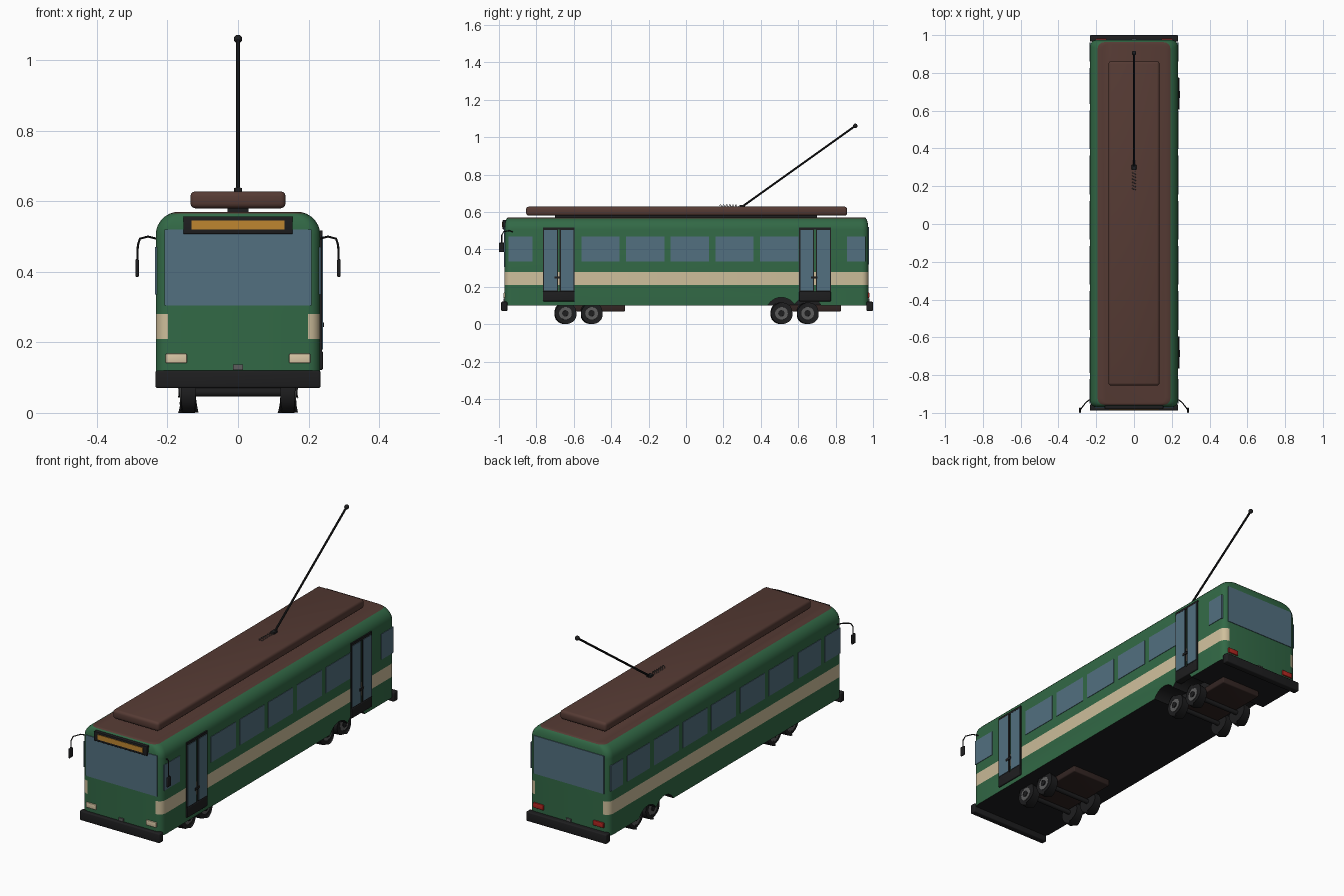
import bpy, bmesh, math
from mathutils import Vector

cube = bpy.data.objects.get("Cube")
if cube:
    bpy.data.objects.remove(cube, do_unlink=True)


def material(name, r, g, b):
    m = bpy.data.materials.new(name)
    m.use_nodes = True
    m.diffuse_color = (r, g, b, 1)
    m.node_tree.nodes["Principled BSDF"].inputs["Base Color"].default_value = (r, g, b, 1)
    return m


green = material("body green", .032, .141, .061)
cream = material("stripe cream", .62, .52, .33)
brown = material("roof brown", .092, .043, .034)
black = material("rubber black", .013, .013, .014)
glass = material("window glass", .085, .16, .215)
amber = material("sign amber", .52, .24, .03)
lamp = material("headlight ivory", .7, .57, .38)
red = material("tail light red", .45, .02, .015)
grey = material("hub grey", .11, .11, .11)
chassis = material("chassis brown", .032, .018, .016)


def finish(name, bm, *mats):
    bmesh.ops.recalc_face_normals(bm, faces=bm.faces)
    mesh = bpy.data.meshes.new(name)
    bm.to_mesh(mesh)
    bm.free()
    ob = bpy.data.objects.new(name, mesh)
    for m in mats:
        mesh.materials.append(m)
    bpy.context.collection.objects.link(ob)
    return ob


def box(name, x, y, z, mat, bevel=0.0):
    """Box given by its (low, high) range on each axis."""
    bm = bmesh.new()
    bmesh.ops.create_cube(bm, size=1)
    for v in bm.verts:
        v.co = [sum(r) / 2 + c * (r[1] - r[0]) for c, r in zip(v.co, (x, y, z))]
    if bevel:
        bmesh.ops.bevel(bm, geom=bm.edges[:], offset=bevel, segments=3,
                        profile=.5, affect='EDGES')
    return finish(name, bm, mat)


def disc(name, x, y, z, radius, mat, bevel=0.0, sides=32):
    """Cylinder lying along x between the two x values."""
    bm = bmesh.new()
    bmesh.ops.create_cone(bm, cap_ends=True, segments=sides, radius1=radius,
                          radius2=radius, depth=abs(x[1] - x[0]))
    for v in bm.verts:
        a, b, c = v.co
        v.co = (c + sum(x) / 2, a + y, b + z)
    if bevel:
        rims = [e for e in bm.edges if abs(e.verts[0].co.x - e.verts[1].co.x) < 1e-5]
        bmesh.ops.bevel(bm, geom=rims, offset=bevel, segments=3, profile=.5, affect='EDGES')
    return finish(name, bm, mat)


def tube(name, points, radius, mat):
    curve = bpy.data.curves.new(name, 'CURVE')
    curve.dimensions = '3D'
    curve.bevel_depth = radius
    curve.bevel_resolution = 2
    curve.use_fill_caps = True
    line = curve.splines.new('POLY')
    line.points.add(len(points) - 1)
    for p, co in zip(line.points, points):
        p.co = (*co, 1)
    curve.materials.append(mat)
    ob = bpy.data.objects.new(name, curve)
    bpy.context.collection.objects.link(ob)
    return ob


# Body shell: rounded rectangles stacked in height, roof edges curving inwards
W, FRONT, REAR, R, SHOULDER, CURVE = .233, -.97, .975, .035, .505, .065
STEPS, CORNER = 8, 5


def ring(bm, half, front, rear, z):
    verts = []
    for k, (sx, cy) in enumerate([(1, rear - R), (-1, rear - R), (-1, front + R), (1, front + R)]):
        for i in range(CORNER):
            a = math.pi / 2 * (k + i / (CORNER - 1))
            verts.append(bm.verts.new((sx * (half - R) + R * math.cos(a),
                                       cy + R * math.sin(a), z)))
    return verts


bm = bmesh.new()
rings = [ring(bm, W, FRONT, REAR, z) for z in (.1, .21, .28)]
for s in range(STEPS + 1):
    a = math.pi / 2 * s / STEPS
    inset = 1 - math.cos(a)
    rings.append(ring(bm, W - CURVE * inset, FRONT + .02 * inset, REAR - .02 * inset,
                      SHOULDER + CURVE * math.sin(a)))
for level, (low, high) in enumerate(zip(rings, rings[1:])):
    n = len(low)
    for i in range(n):
        f = bm.faces.new((low[i], low[(i + 1) % n], high[(i + 1) % n], high[i]))
        flat_end = abs(f.calc_center_median().x) < .1
        if level == 1 and not flat_end:
            f.material_index = 1
        elif level >= STEPS + 1:
            f.material_index = 2
bm.faces.new(rings[-1]).material_index = 2
bm.faces.new(rings[0][::-1]).material_index = 3
body = finish("body_shell", bm, green, cream, brown, black)

# Wheel arches cut from the skirts
AXLES = (-.645, -.505, .51, .65)
for side in (-1, 1):
    for y in AXLES:
        cutter = disc("arch_cutter", (side * .105, side * .3), y, .06, .083, black)
        cutter.hide_render = True
        mod = body.modifiers.new("arch", 'BOOLEAN')
        mod.object = cutter
        mod.operation = 'DIFFERENCE'
        mod.solver = 'EXACT'
        mod.material_mode = 'TRANSFER'
        bpy.context.view_layer.objects.active = body
        bpy.ops.object.modifier_apply(modifier=mod.name)
        bpy.data.objects.remove(cutter, do_unlink=True)

# Wheels
for side in (-1, 1):
    for y in AXLES:
        disc("wheel_tyre", (side * .12, side * .162), y, .058, .058, black, .008)
        disc("wheel_hub", (side * .15, side * .164), y, .058, .034, grey, .002)
        disc("wheel_cap", (side * .15, side * .168), y, .058, .014, black, .003)
for a, b in (AXLES[:2], AXLES[2:]):
    for y in (a, b):
        disc("axle", (-.13, .13), y, .058, .012, black, sides=12)
    box("bogie_frame", (-.115, .115), (a, a + .32), (.068, .102), chassis, .006)

# Roof pod
box("roof_pod", (-.135, .135), (-.855, .862), (.58, .628), brown, .014)
box("roof_pod_mount", (-.03, .03), (-.7, .7), (.565, .585), black)

# Current collector pole with its spring
tube("collector_pole", [(0, .3, .628), (0, .905, 1.06)], .0055, black)
box("pole_base", (-.012, .012), (.285, .315), (.622, .638), black, .003)
bm = bmesh.new()
bmesh.ops.create_uvsphere(bm, u_segments=16, v_segments=10, radius=.012)
bmesh.ops.translate(bm, vec=Vector((0, .905, 1.06)), verts=bm.verts)
finish("pole_tip", bm, black)
turns = 6
tube("pole_spring", [(.009 * math.cos(t * math.pi / 5), .18 + .1 * t / (10 * turns),
                      .632 + .008 * math.sin(t * math.pi / 5))
                     for t in range(10 * turns + 1)], .0015, grey)

# Side windows: five shared ones, end windows, extra ones where there are no doors
shared = [(-.56 + .239 * i, -.355 + .239 * i) for i in range(5)]
ends = [(-.95, -.82), (.86, .96)]
extra = [(-.79, -.6), (.635, .825)]
for side, spans in ((1, shared + ends), (-1, shared + ends + extra)):
    for span in spans:
        box("side_window", sorted((side * .2285, side * .2355)), span, (.335, .47), glass)

# Folding doors on the left side
for start in (-.765, .605):
    for k in (0, 1):
        y = start + k * .09
        box("door_leaf_frame", (.225, .238), (y, y + .08), (.15, .512), black)
        box("door_leaf_glass", (.234, .241), (y + .006, y + .074), (.18, .503), glass)
        y = start + .08 + k * .01
        box("door_handle", (.236, .244), (y - .018, y + .008), (.243, .256), black)
    box("door_header", (.225, .239), (start, start + .17), (.505, .517), black)
    box("door_step", (.2, .241), (start, start + .17), (.122, .175), black, .004)

# Windscreen, rear window, lights and bumpers
box("windscreen", (-.208, .208), (FRONT - .003, FRONT + .004), (.305, .52), glass)
box("rear_window", (-.205, .205), (REAR - .004, REAR + .003), (.32, .52), glass)
box("sign_case", (-.155, .155), (FRONT - .01, FRONT + .02), (.507, .557), black, .003)
box("sign_panel", (-.132, .132), (FRONT - .013, FRONT - .006), (.52, .546), amber)
for x in (-.175, .175):
    box("headlight", (x - .03, x + .03), (FRONT - .007, FRONT + .006), (.141, .168), lamp, .003)
    box("tail_light", (x - .03, x + .03), (REAR - .006, REAR + .007), (.141, .168), red, .003)
box("front_bumper", (-.234, .234), (-.988, -.955), (.07, .12), black, .006)
box("rear_bumper", (-.234, .234), (.965, 1), (.07, .12), black, .006)
for y, name in ((FRONT, "front_plate"), (REAR, "rear_plate")):
    box(name, (-.014, .014), (y - .006, y + .006), (.122, .137), grey)

# Mirrors on bent arms
for side in (-1, 1):
    path = [(.228, -.925, .493), (.255, -.945, .5), (.278, -.975, .494),
            (.284, -.985, .475), (.286, -.985, .42)]
    tube("mirror_arm", [(side * x, y, z) for x, y, z in path], .003, black)
    box("mirror_head", sorted((side * .281, side * .291)), (-1, -.972), (.385, .436), black, .004)

# Turn tubes into meshes and smooth the rounded parts
for ob in bpy.context.collection.objects:
    ob.select_set(ob.type == 'CURVE')
    if ob.type == 'CURVE':
        bpy.context.view_layer.objects.active = ob
bpy.ops.object.convert(target='MESH')
for ob in bpy.context.collection.objects:
    ob.select_set(ob.type == 'MESH')
bpy.context.view_layer.objects.active = body
bpy.ops.object.shade_smooth_by_angle(angle=math.radians(32))
